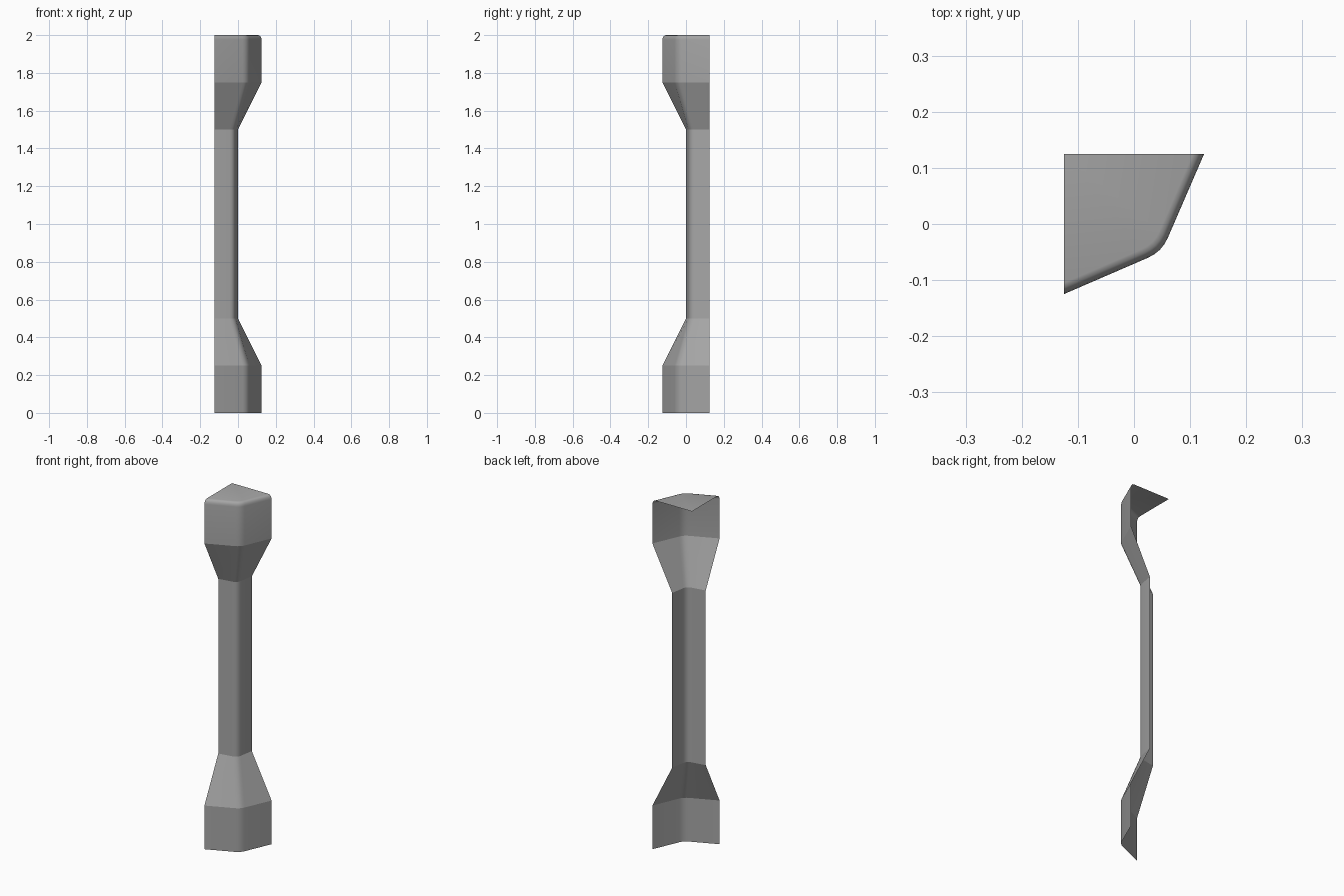
import bpy, bmesh
from mathutils import Vector

if "Cube" in bpy.data.objects:
    bpy.data.objects.remove(bpy.data.objects["Cube"])

grey = bpy.data.materials.new("plain grey")
grey.diffuse_color = (0.38, 0.38, 0.38, 1)
grey.use_nodes = True
grey.node_tree.nodes["Principled BSDF"].inputs["Base Color"].default_value = grey.diffuse_color

PIVOT = Vector((-0.125, 0.125))  # inner corner of the open quarter post


def section(end, c, r=0.027, seg=4):
    """Angled two-sided profile with a rounded outer corner."""
    a, b, k = Vector((end, 0.125)), Vector((-0.125, -end)), Vector((c, -c))
    p = k + (a - k).normalized() * r
    q = k + (b - k).normalized() * r
    arc = [p * (1 - t) ** 2 + k * 2 * t * (1 - t) + q * t * t
           for t in (i / seg for i in range(seg + 1))]
    return [b] + arc[::-1] + [a]


wide, slim = section(0.125, 0.0495), section(0.0, -0.018)

# Rings from foot to head, then the rounded top rim
rings = [(wide, 0), (wide, 0.25), (slim, 0.5), (slim, 1.5), (wide, 1.75)]
for s, z in ((1, 1.975), (0.993, 1.985), (0.976, 1.993), (0.953, 1.998), (0.92, 2.0)):
    rings.append(([PIVOT + (p - PIVOT) * s for p in wide], z))

bm = bmesh.new()
loops = [[bm.verts.new((p.x, p.y, z)) for p in pts] for pts, z in rings]
for lo, hi in zip(loops, loops[1:]):
    for i in range(len(lo) - 1):
        bm.faces.new((lo[i], lo[i + 1], hi[i + 1], hi[i]))

# Flat top, open underneath and on the two inner sides
bm.faces.new(loops[-1] + [bm.verts.new((PIVOT.x, PIVOT.y, 2.0))])

# Smooth corner and rim, crisp lines between head, tapers and shaft
for f in bm.faces:
    f.smooth = True
for loop in loops[1:5]:
    for v, w in zip(loop, loop[1:]):
        bm.edges.get((v, w)).smooth = False

mesh = bpy.data.meshes.new("corner_post")
bm.to_mesh(mesh)
bm.free()
mesh.materials.append(grey)
post = bpy.data.objects.new("corner_post", mesh)
bpy.context.collection.objects.link(post)
